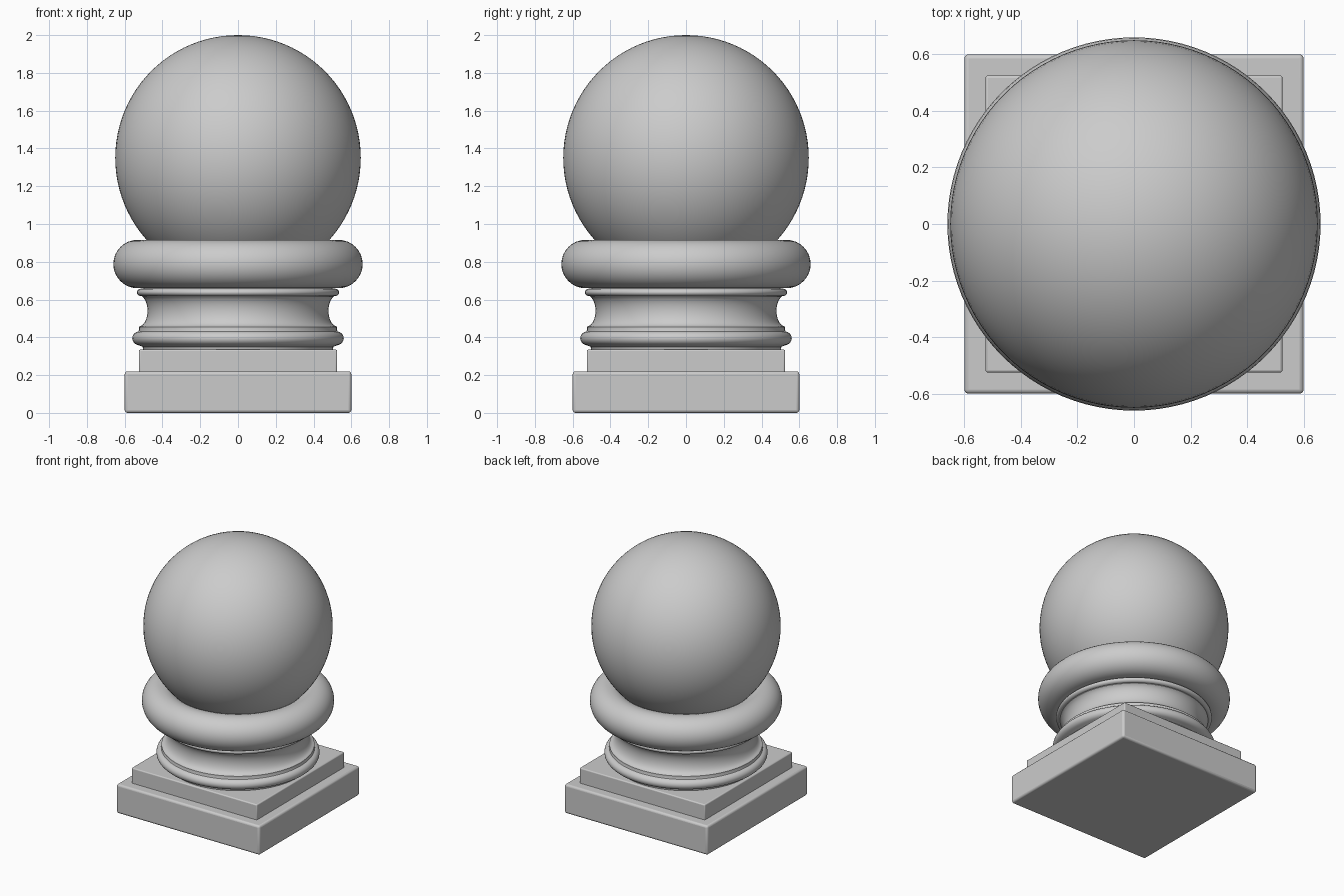
import bpy, bmesh, math

if "Cube" in bpy.data.objects:
    bpy.data.objects.remove(bpy.data.objects["Cube"])


def smooth(obj, angle=40):
    bpy.ops.object.select_all(action='DESELECT')
    obj.select_set(True)
    bpy.context.view_layer.objects.active = obj
    bpy.ops.object.shade_smooth_by_angle(angle=math.radians(angle))


def slab(name, half, z0, z1, bevel):
    bpy.ops.mesh.primitive_cube_add(size=1, location=(0, 0, (z0 + z1) / 2))
    obj = bpy.context.object
    obj.name = name
    obj.scale = (2 * half, 2 * half, z1 - z0)
    bpy.ops.object.transform_apply(location=False, rotation=False, scale=True)
    mod = obj.modifiers.new("soft_edges", 'BEVEL')
    mod.width = bevel
    mod.segments = 3
    smooth(obj)


def lathe(name, profile, steps=96):
    bm = bmesh.new()
    rings = [[bm.verts.new((r * math.cos(2 * math.pi * i / steps),
                            r * math.sin(2 * math.pi * i / steps), z))
              for i in range(steps)] for r, z in profile]
    for a, b in zip(rings, rings[1:]):
        for i in range(steps):
            j = (i + 1) % steps
            bm.faces.new((a[i], a[j], b[j], b[i]))
    bm.faces.new(rings[0][::-1])
    bm.faces.new(rings[-1])
    mesh = bpy.data.meshes.new(name)
    bm.to_mesh(mesh)
    bm.free()
    obj = bpy.data.objects.new(name, mesh)
    bpy.context.collection.objects.link(obj)
    smooth(obj)


def arc(cr, cz, rr, rz, a0, a1, n=10):
    # elliptical arc in the (radius, height) plane
    return [(cr + rr * math.cos(math.radians(a0 + (a1 - a0) * i / n)),
             cz + rz * math.sin(math.radians(a0 + (a1 - a0) * i / n)))
            for i in range(n + 1)]


# square plinth in two steps
slab("lower_plinth", 0.60, 0.0, 0.22, 0.015)
slab("upper_plinth", 0.525, 0.21, 0.335, 0.008)

# round moulded neck: bead, fillet, hollow, bead
neck = [(0.50, 0.33), (0.505, 0.35)]
neck += arc(0.52, 0.395, 0.04, 0.037, -80, 80)
neck += [(0.525, 0.437), (0.525, 0.455)]
neck += arc(0.525, 0.54, 0.046, 0.082, 262, 110, 14)
neck += [(0.508, 0.621)]
neck += arc(0.51, 0.638, 0.026, 0.020, -75, 75, 8)
neck += [(0.50, 0.66), (0.50, 0.70)]
lathe("moulded_neck", neck)

# thick ring cradling the ball
bpy.ops.mesh.primitive_torus_add(location=(0, 0, 0.788), major_radius=0.532,
                                 minor_radius=0.128, major_segments=96,
                                 minor_segments=32)
bpy.context.object.name = "cushion_ring"
smooth(bpy.context.object)

# ball
bpy.ops.mesh.primitive_uv_sphere_add(segments=96, ring_count=48, radius=0.65,
                                     location=(0, 0, 1.35))
bpy.context.object.name = "ball"
smooth(bpy.context.object)
